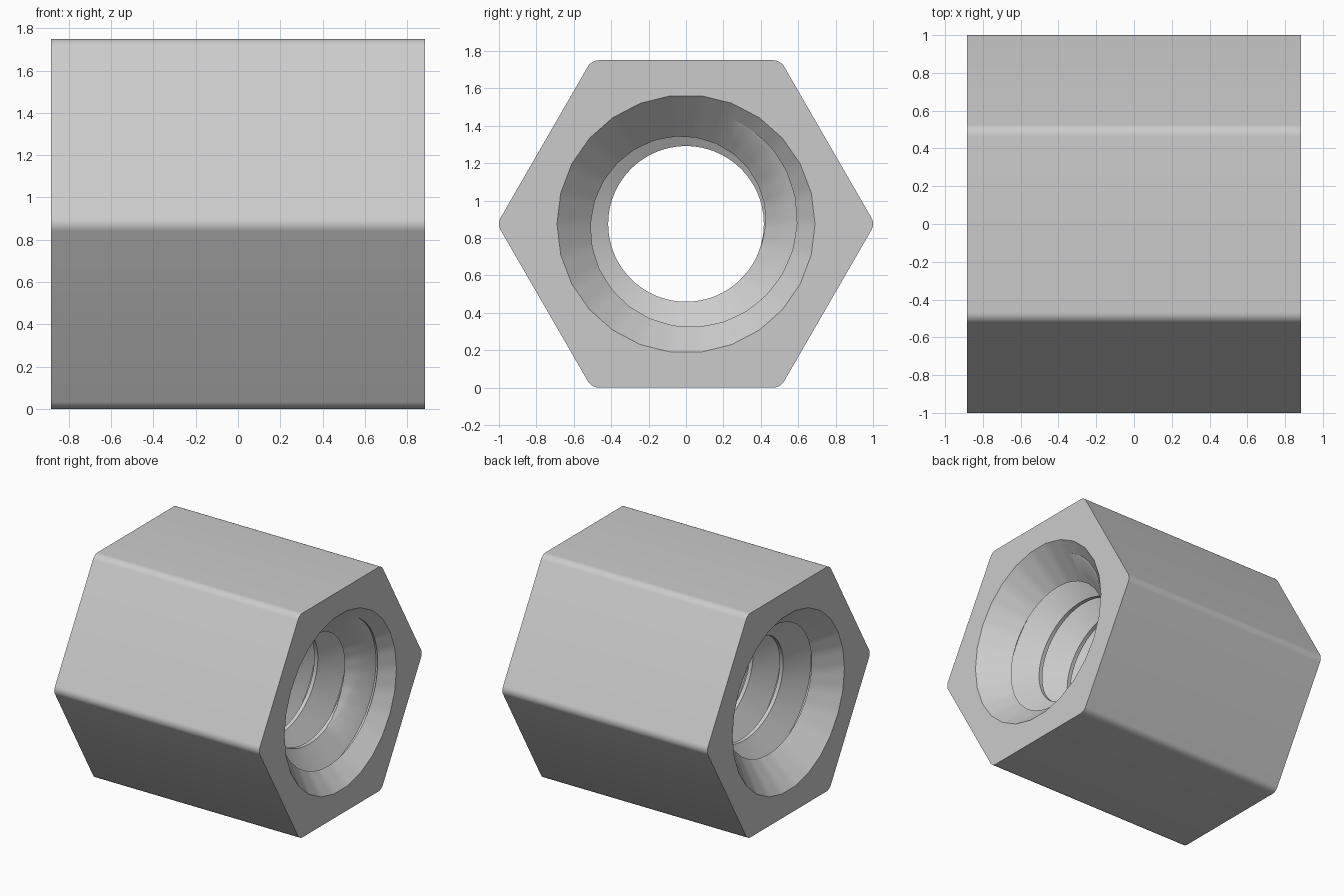
import bpy
import bmesh
from math import sin, cos, pi, radians

if "Cube" in bpy.data.objects:
    bpy.data.objects.remove(bpy.data.objects["Cube"], do_unlink=True)

HALF = 0.885                 # half length along x
MID = 0.875                  # bore axis height and hexagon apothem
CORNER = 0.067               # rounding of the hexagon corners
RIM, CREST, ROOT = 0.69, 0.416, 0.61
PITCH, FLAT, FLANK = 0.26, 0.03, 0.107
START = 0.625                # a crest edge on the +y side
RIM_SIDES = 26
COLUMNS = RIM_SIDES * 4

bm = bmesh.new()


def vert(x, r, a):
    return bm.verts.new((x, r * cos(a), MID + r * sin(a)))


def lerp(p, q, t):
    return p + (q - p) * t


def countersink(x, side, a):
    """Radius of the faceted 45 degree countersink at one end."""
    step = 2 * pi / RIM_SIDES
    facet = cos(step / 2) / cos(a % step - step / 2)
    return facet * (RIM - HALF + side * x)


def thread_profile(a):
    """Points (x, radius) along the threaded bore at one angle."""
    points = []
    for turn in range(-8, 3):
        x = START + PITCH * (turn + a / (2 * pi))
        points += [(x, CREST), (x + FLAT, CREST),
                   (x + FLAT + FLANK, ROOT), (x + PITCH - FLANK, ROOT)]
    return points


def bore_column(a):
    """Thread profile opened out by the countersinks, with exact crossings."""
    points = thread_profile(a)
    raw = []
    for (x0, r0), (x1, r1) in zip(points, points[1:]):
        side = 1 if x0 + x1 > 0 else -1
        f0 = r0 - countersink(x0, side, a)
        f1 = r1 - countersink(x1, side, a)
        t = min(1, max(0, f0 / (f0 - f1))) if abs(f0 - f1) > 1e-9 else 0
        raw += [(x0, r0), (lerp(x0, x1, t), lerp(r0, r1, t))]
    column = []
    for x, r in raw:
        x = min(HALF, max(-HALF, x))
        r = max(r, countersink(x, 1, a), countersink(x, -1, a))
        if abs(x) == HALF:
            r = countersink(HALF, 1, a)
        column.append(vert(x, r, a))
    return column


# Threaded bore with a countersink at each end
columns = [bore_column(2 * pi * i / COLUMNS) for i in range(COLUMNS + 1)]
for left, right in zip(columns, columns[1:]):
    for i in range(len(left) - 1):
        bm.faces.new((left[i], left[i + 1], right[i + 1], right[i]))
bmesh.ops.remove_doubles(bm, verts=bm.verts[:], dist=0.00005)

# Hexagonal outside with rounded corners
outline = []
reach = (MID - CORNER) / cos(pi / 6)
for k in range(6):
    a = k * pi / 3
    for j in range(9):
        b = a + (j / 8 - 0.5) * pi / 3
        outline.append((reach * cos(a) + CORNER * cos(b),
                        MID + reach * sin(a) + CORNER * sin(b)))
rings = [[bm.verts.new((x, y, z)) for y, z in outline] for x in (-HALF, HALF)]
for i in range(len(outline)):
    j = (i + 1) % len(outline)
    bm.faces.new((rings[0][i], rings[0][j], rings[1][j], rings[1][i]))

# Flat end faces between the hexagon and the countersink rims
for end in (-HALF, HALF):
    edges = [e for e in bm.edges if e.is_boundary
             and all(abs(v.co.x - end) < 1e-4 for v in e.verts)]
    bmesh.ops.triangle_fill(bm, edges=edges, use_beauty=True)

bmesh.ops.recalc_face_normals(bm, faces=bm.faces[:])

mesh = bpy.data.meshes.new("threaded_hex_nut")
bm.to_mesh(mesh)
bm.free()
nut = bpy.data.objects.new("threaded_hex_nut", mesh)
bpy.context.collection.objects.link(nut)

# Plain grey metal
grey = bpy.data.materials.new("light_grey")
grey.use_nodes = True
colour = (0.6, 0.6, 0.6, 1)
grey.diffuse_color = colour
for node in grey.node_tree.nodes:
    if node.type == 'BSDF_PRINCIPLED':
        node.inputs["Base Color"].default_value = colour
mesh.materials.append(grey)

bpy.ops.object.select_all(action='DESELECT')
nut.select_set(True)
bpy.context.view_layer.objects.active = nut
bpy.ops.object.shade_smooth_by_angle(angle=radians(30))
